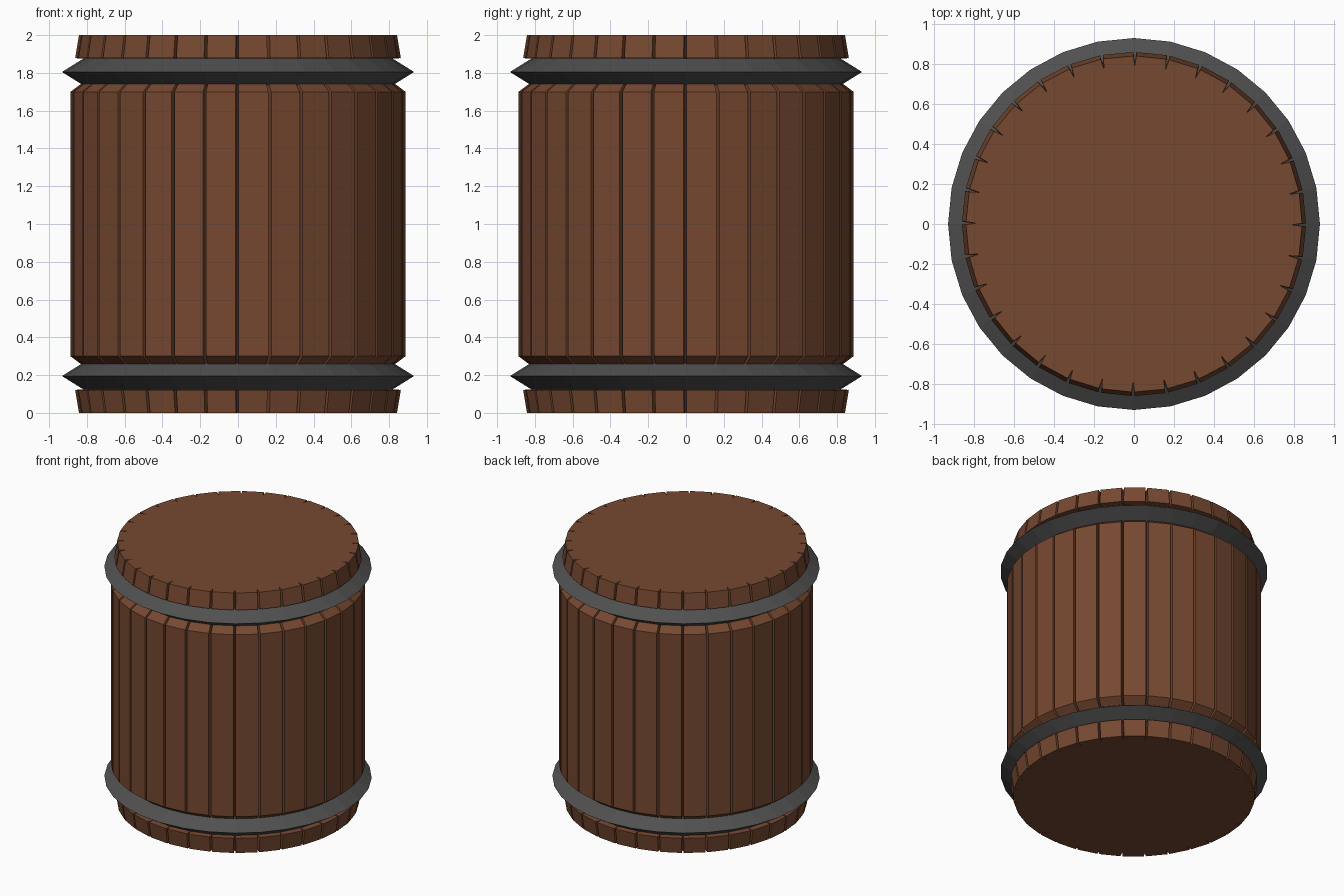
import bpy, bmesh
from math import sin, cos, radians

if "Cube" in bpy.data.objects:
    bpy.data.objects.remove(bpy.data.objects["Cube"])

N = 32                      # staves around the barrel
STEP = 360 / N


def material(name, rgb):
    m = bpy.data.materials.new(name)
    m.diffuse_color = (*rgb, 1)
    m.use_nodes = True
    m.node_tree.nodes["Principled BSDF"].inputs["Base Color"].default_value = m.diffuse_color
    return m


def polar(r, deg, z):
    return (r * cos(radians(deg)), r * sin(radians(deg)), z)


def build(name, rings, mat, closed):
    """Skin a list of equal-length point rings; cap the ends or join them up."""
    bm = bmesh.new()
    loops = [[bm.verts.new(p) for p in ring] for ring in rings]
    pairs = list(zip(loops, loops[1:]))
    if closed:
        pairs.append((loops[-1], loops[0]))
    else:
        bm.faces.new(loops[0][::-1])
        bm.faces.new(loops[-1])
    for a, b in pairs:
        for i in range(len(a)):
            j = (i + 1) % len(a)
            bm.faces.new((a[i], a[j], b[j], b[i]))
    bmesh.ops.recalc_face_normals(bm, faces=bm.faces)
    me = bpy.data.meshes.new(name)
    bm.to_mesh(me)
    bm.free()
    ob = bpy.data.objects.new(name, me)
    bpy.context.collection.objects.link(ob)
    me.materials.append(mat)
    return ob


def stave_ring(r, z):
    """Flat stave faces separated by narrow V grooves."""
    pts = []
    for i in range(N):
        t = i * STEP
        pts += [polar(r, t - 0.8, z), polar(r - 0.05, t - 0.3, z), polar(r, t + 0.2, z)]
    return pts


wood = material("wood", (0.18, 0.065, 0.03))
iron = material("iron", (0.08, 0.08, 0.08))

# Barrel body: lower half profile, mirrored about mid height
half = [(0.842, 0), (0.862, 0.122), (0.80, 0.125), (0.80, 0.235), (0.887, 0.30)]
profile = half + [(r, 2 - z) for r, z in reversed(half)]
build("barrel_staves", [stave_ring(r, z) for r, z in profile], wood, False)

# Two hoops with a pointed outer edge
for name, zc in (("lower_hoop", 0.195), ("upper_hoop", 1.805)):
    section = [(0.79, -0.07), (0.82, -0.07), (0.932, 0), (0.82, 0.07), (0.79, 0.07)]
    build(name, [[polar(r, i * STEP, zc + dz) for i in range(N)] for r, dz in section],
          iron, True)
